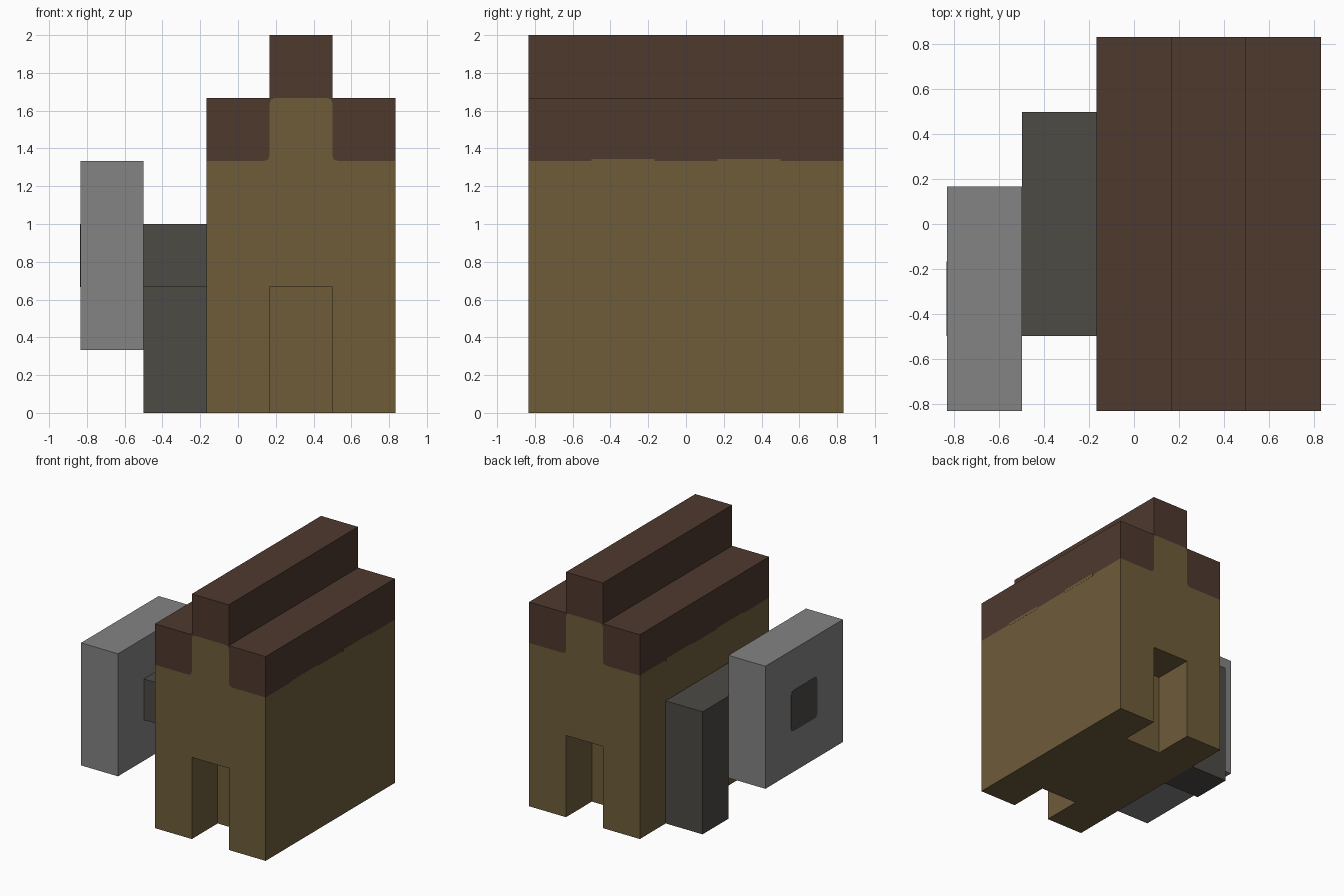
import bpy, bmesh
from mathutils import Vector

if "Cube" in bpy.data.objects:
    bpy.data.objects.remove(bpy.data.objects["Cube"], do_unlink=True)

U = 1 / 3          # one block
H = U / 2          # half a block


def material(name, colour):
    m = bpy.data.materials.new(name)
    m.use_nodes = True
    m.diffuse_color = (*colour, 1)
    m.node_tree.nodes["Principled BSDF"].inputs["Base Color"].default_value = (*colour, 1)
    return m


TAN = material("tan wall", (0.156, 0.107, 0.042))
BROWN = material("brown roof", (0.076, 0.041, 0.027))
CHARCOAL = material("charcoal wood", (0.074, 0.069, 0.059))
GREY = material("grey stone", (0.227, 0.227, 0.227))


def prism(name, outline, axis, lo, hi, mat):
    """Extrude a closed 2D outline along the x or y axis."""
    bm = bmesh.new()
    place = (lambda p, d: (p[0], d, p[1])) if axis == "y" else (lambda p, d: (d, p[0], p[1]))
    face = bm.faces.new([bm.verts.new(place(p, lo)) for p in outline])
    top = bmesh.ops.extrude_face_region(bm, geom=[face])["geom"]
    shift = Vector(place((0, 0), hi - lo))
    bmesh.ops.translate(bm, vec=shift, verts=[v for v in top if isinstance(v, bmesh.types.BMVert)])
    bmesh.ops.recalc_face_normals(bm, faces=bm.faces)
    mesh = bpy.data.meshes.new(name)
    bm.to_mesh(mesh)
    bm.free()
    mesh.materials.append(mat)
    obj = bpy.data.objects.new(name, mesh)
    bpy.context.collection.objects.link(obj)
    return obj


def box(name, x, y, z, mat):
    outline = [(x[0], z[0]), (x[1], z[0]), (x[1], z[1]), (x[0], z[1])]
    return prism(name, outline, "y", y[0], y[1], mat)


def rounded(points, r=0.03):
    """Round the inner corners of an open line."""
    pts = [Vector(p) for p in points]
    out = [pts[0]]
    for a, b, c in zip(pts, pts[1:], pts[2:]):
        p, q = b + (a - b).normalized() * r, b + (c - b).normalized() * r
        out += [p, (p + q + 2 * b) / 4, q]
    return out + [pts[-1]]


# House: walls and stepped roof share one gable line
x0, x1, x2, x3 = -H, H, 3 * H, 5 * H
eave, step, ridge = 4 * U, 5 * U, 6 * U
depth = 5 * H
gable = rounded([(x0, eave), (x1, eave), (x1, step), (x2, step), (x2, eave), (x3, eave)])
walls = prism("walls", gable + [(x3, 0), (x0, 0)], "y", -depth, depth, TAN)
prism("roof", gable + [(x3, step), (x2, step), (x2, ridge), (x1, ridge), (x1, step), (x0, step)],
      "y", -depth, depth, BROWN)

# Doorways at the front and back, one block deep
for side in (-1, 1):
    ends = sorted((side * 3 * H, side * (depth + 0.1)))
    cutter = box("doorway_cutter", (x1, x2), ends, (-0.1, 2 * U), TAN)
    cutter.hide_render = True
    cut = walls.modifiers.new("doorway", "BOOLEAN")
    cut.operation = "DIFFERENCE"
    cut.solver = "EXACT"
    cut.object = cutter
    bpy.context.view_layer.objects.active = walls
    bpy.ops.object.modifier_apply(modifier=cut.name)
    bpy.data.objects.remove(cutter, do_unlink=True)

# Faint wave of the wall colour along the eaves
for x in (x0, x3):
    for y in (-U, U):
        box("eave_wave", (x - 0.001, x + 0.001), (y - H, y + H), (eave - 0.01, eave + 0.012), TAN)

# Wheel support: post and axle beam beside the house
beam = [(-3 * H, 2 * U), (H, 2 * U), (H, 0), (3 * H, 0), (3 * H, 3 * U), (-3 * H, 3 * U)]
prism("wheel_support", beam, "x", -3 * H, -H, CHARCOAL)

# Square wheel with a rounded hub plate on its outer face
box("wheel", (-5 * H, -3 * H), (-5 * H, H), (U, 4 * U), GREY)
mid = -U
hub = rounded([(mid, 2 * U), (mid + H, 2 * U), (mid + H, 3 * U),
               (mid - H, 3 * U), (mid - H, 2 * U), (mid, 2 * U)])[:-1]
prism("wheel_hub", hub, "x", -5 * H - 0.002, -5 * H + 0.002, CHARCOAL)
